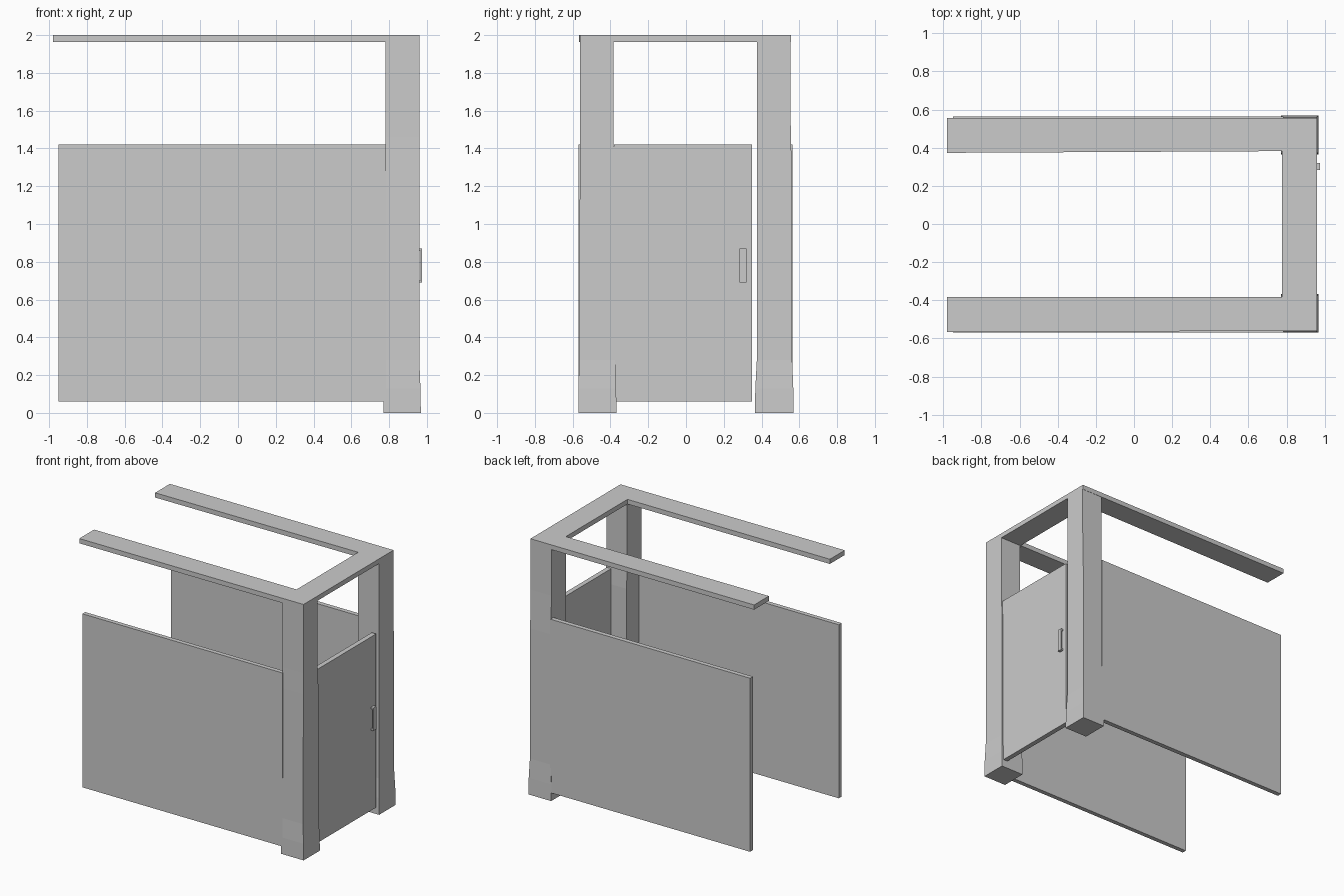
import bpy, bmesh


def mesh_object(name, bm):
    bmesh.ops.recalc_face_normals(bm, faces=bm.faces)
    me = bpy.data.meshes.new(name)
    bm.to_mesh(me)
    bm.free()
    ob = bpy.data.objects.new(name, me)
    bpy.context.collection.objects.link(ob)
    return ob


def loft(name, rings):
    """Skin a stack of equal-length closed rings and cap both ends."""
    bm = bmesh.new()
    loops = [[bm.verts.new(p) for p in ring] for ring in rings]
    n = len(loops[0])
    for a, b in zip(loops, loops[1:]):
        for i in range(n):
            j = (i + 1) % n
            bm.faces.new((a[i], a[j], b[j], b[i]))
    bm.faces.new(loops[0][::-1])
    bm.faces.new(loops[-1])
    return mesh_object(name, bm)


def rect(x0, x1, y0, y1, z):
    return [(x0, y0, z), (x1, y0, z), (x1, y1, z), (x0, y1, z)]


def box(name, x0, x1, y0, y1, z0, z1):
    return loft(name, [rect(x0, x1, y0, y1, z) for z in (z0, z1)])


# Corner posts with slightly flared feet: z, x range, y range
loft("front_post", [rect(*r) for r in (
    (0.77, 0.968, -0.57, -0.368, 0),
    (0.77, 0.966, -0.57, -0.37, 0.13),
    (0.78, 0.96, -0.565, -0.375, 0.28),
    (0.78, 0.96, -0.562, -0.377, 1.30),
    (0.78, 0.96, -0.56, -0.385, 1.46),
    (0.78, 0.96, -0.56, -0.385, 1.99))])
loft("back_post", [rect(*r) for r in (
    (0.77, 0.968, 0.365, 0.57, 0),
    (0.77, 0.966, 0.367, 0.568, 0.13),
    (0.78, 0.96, 0.375, 0.562, 0.28),
    (0.78, 0.96, 0.375, 0.559, 1.30),
    (0.78, 0.96, 0.375, 0.553, 1.60),
    (0.78, 0.96, 0.375, 0.553, 1.99))])

# U-shaped top frame
outline = [(-0.98, -0.566), (0.96, -0.56), (0.96, 0.555), (-0.98, 0.556),
           (-0.98, 0.373), (0.775, 0.382), (0.775, -0.382), (-0.98, -0.382)]
loft("top_frame", [[(x, y, z) for x, y in outline] for z in (1.963, 2.0)])

# Side panels
box("front_panel", -0.95, 0.783, -0.57, -0.535, 0.06, 1.42)
box("back_panel", -0.95, 0.783, 0.527, 0.563, 0.06, 1.42)

# Door, hinged at the front post
box("door", 0.915, 0.953, -0.38, 0.35, 0.06, 1.42)

# Door handle: a C-shaped pull swept across its width
profile = [(0.95, 0.69), (0.975, 0.69), (0.975, 0.87), (0.95, 0.87),
           (0.95, 0.858), (0.966, 0.858), (0.966, 0.702), (0.95, 0.702)]
loft("door_handle", [[(x, y, z) for x, z in profile] for y in (0.283, 0.32)])
